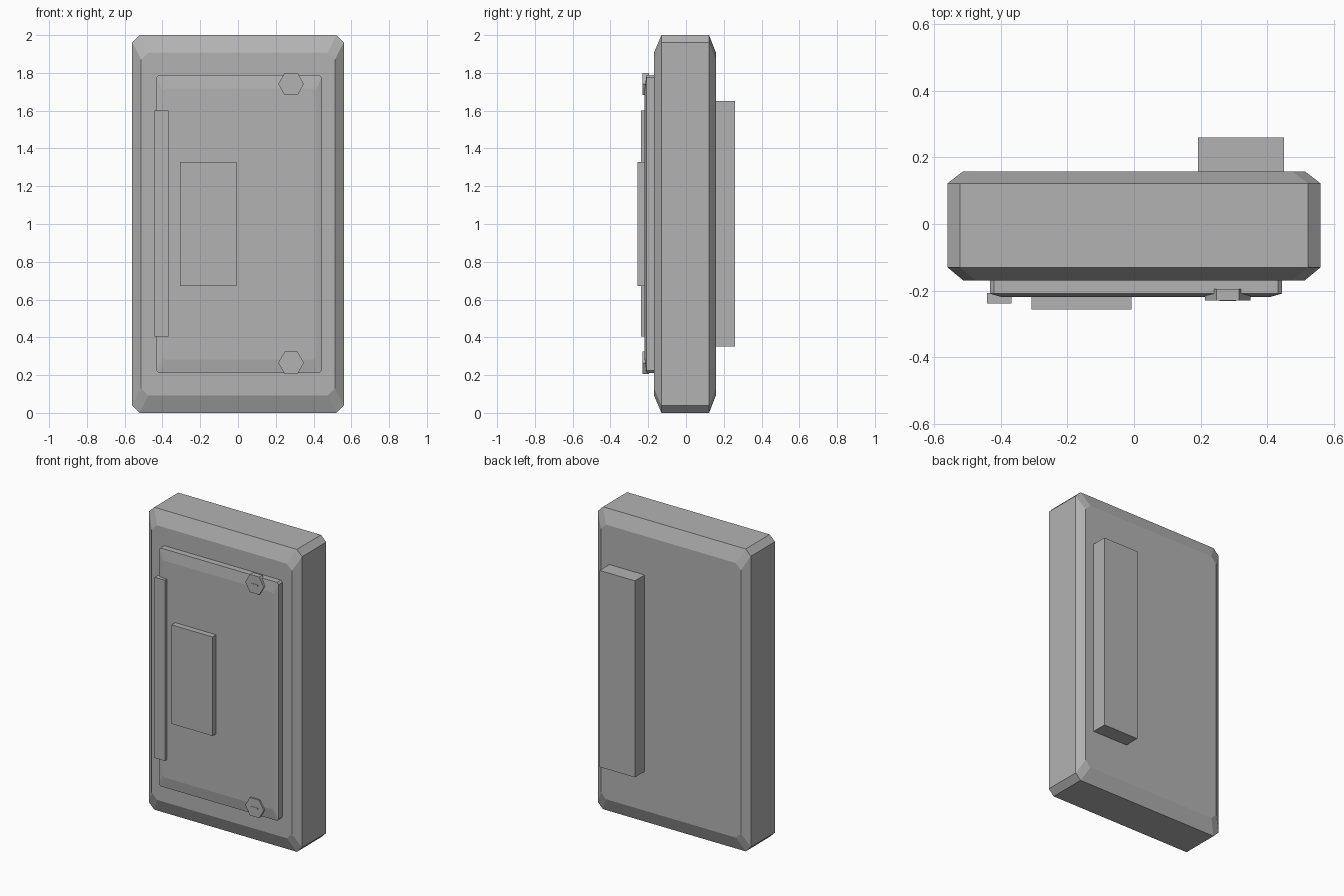
import bpy, bmesh, math

if "Cube" in bpy.data.objects:
    bpy.data.objects.remove(bpy.data.objects["Cube"])

grey = bpy.data.materials.new("painted grey metal")
grey.diffuse_color = (0.45, 0.45, 0.45, 1)
grey.use_nodes = True
grey.node_tree.nodes["Principled BSDF"].inputs["Base Color"].default_value = grey.diffuse_color


def finish(name, bm):
    bmesh.ops.recalc_face_normals(bm, faces=bm.faces[:])
    mesh = bpy.data.meshes.new(name)
    bm.to_mesh(mesh)
    bm.free()
    mesh.materials.append(grey)
    obj = bpy.data.objects.new(name, mesh)
    bpy.context.collection.objects.link(obj)
    return obj


def octagon(x0, x1, z0, z1, c):
    """Rectangle in the xz plane with cut corners."""
    return [(x0 + c, z0), (x1 - c, z0), (x1, z0 + c), (x1, z1 - c),
            (x1 - c, z1), (x0 + c, z1), (x0, z1 - c), (x0, z0 + c)]


def loft(name, sections):
    """Closed solid through (y, outline) sections."""
    bm = bmesh.new()
    rings = [[bm.verts.new((x, y, z)) for x, z in pts] for y, pts in sections]
    n = len(rings[0])
    for a, b in zip(rings, rings[1:]):
        for i in range(n):
            j = (i + 1) % n
            bm.faces.new((a[i], a[j], b[j], b[i]))
    bm.faces.new(rings[0])
    bm.faces.new(rings[-1])
    return finish(name, bm)


def box(name, x0, x1, y0, y1, z0, z1):
    pts = [(x0, z0), (x1, z0), (x1, z1), (x0, z1)]
    return loft(name, [(y0, pts), (y1, pts)])


# Cabinet body with chamfered front and back rims
outer = octagon(-0.56, 0.56, 0, 2, 0.038)
inner = octagon(-0.513, 0.513, 0.092, 1.908, 0.038)
loft("cabinet_body", [(-0.169, inner), (-0.13, outer), (0.122, outer), (0.158, inner)])

# Door panel
door_outer = octagon(-0.433, 0.444, 0.212, 1.788, 0.012)
door_inner = octagon(-0.398, 0.409, 0.283, 1.717, 0.012)
loft("door_panel", [(-0.219, door_inner), (-0.209, door_outer), (-0.16, door_outer)])

# Hinge strip, front plate and rear conduit box
box("hinge_strip", -0.442, -0.368, -0.239, -0.207, 0.405, 1.6)
box("front_plate", -0.307, -0.007, -0.256, -0.21, 0.673, 1.328)
box("rear_box", 0.192, 0.45, 0.14, 0.26, 0.351, 1.651)

# Hexagonal door bolts with a small slot mark
for label, zc in (("upper", 1.741), ("lower", 0.265)):
    hexagon = [(0.281 + 0.068 * math.cos(i * math.pi / 3),
                zc + 0.068 * math.sin(i * math.pi / 3)) for i in range(6)]
    loft(label + "_bolt", [(-0.229, hexagon), (-0.195, hexagon)])
    box(label + "_bolt_slot", 0.256, 0.306, -0.231, -0.228, zc - 0.004, zc + 0.004)
